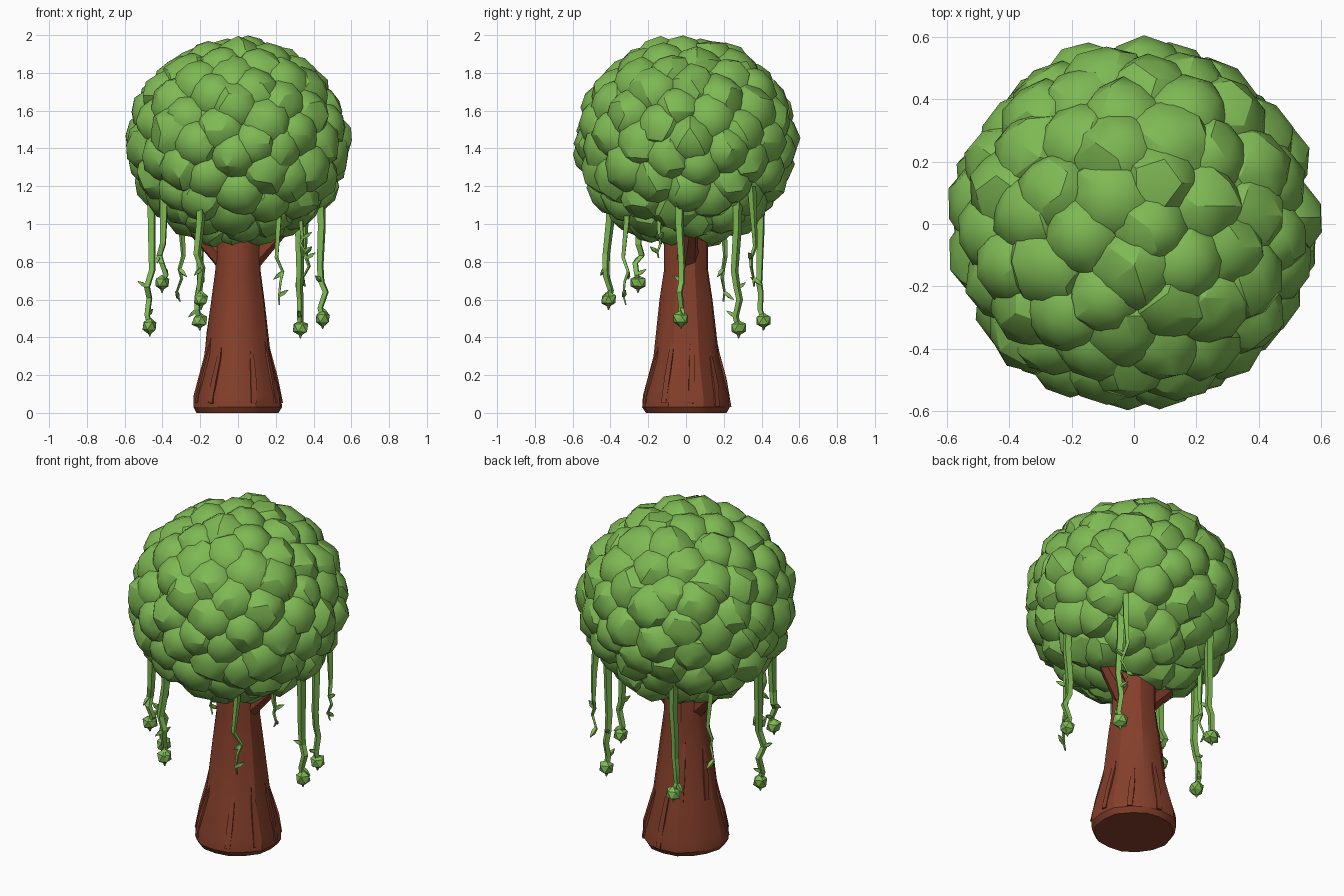
import bpy, bmesh, math, random
from mathutils import Vector

if "Cube" in bpy.data.objects:
    bpy.data.objects.remove(bpy.data.objects["Cube"])

random.seed(7)


def material(name, rgb):
    m = bpy.data.materials.new(name)
    m.diffuse_color = (*rgb, 1)
    m.use_nodes = True
    m.node_tree.nodes["Principled BSDF"].inputs["Base Color"].default_value = m.diffuse_color
    return m


LEAF = material("leaf green", (0.21, 0.485, 0.088))
BARK = material("bark brown", (0.235, 0.05, 0.024))


def finish(bm, name, mat, angle):
    bmesh.ops.recalc_face_normals(bm, faces=bm.faces)
    me = bpy.data.meshes.new(name)
    bm.to_mesh(me)
    bm.free()
    me.materials.append(mat)
    for p in me.polygons:
        p.use_smooth = True
    me.set_sharp_from_angle(angle=math.radians(angle))
    ob = bpy.data.objects.new(name, me)
    bpy.context.collection.objects.link(ob)
    return ob


def bridge(bm, rings):
    n = len(rings[0])
    for a, b in zip(rings, rings[1:]):
        for i in range(n):
            j = (i + 1) % n
            bm.faces.new((a[i], a[j], b[j], b[i]))
    bm.faces.new(rings[0][::-1])
    bm.faces.new(rings[-1])


def tube(bm, pts, radii, sides, turn=0.0):
    """Closed tube along a path."""
    pts = [Vector(p) for p in pts]
    d = (pts[-1] - pts[0]).normalized()
    u = d.orthogonal().normalized()
    v = d.cross(u)
    rings = []
    for p, r in zip(pts, radii):
        ring = []
        for i in range(sides):
            a = turn + i * math.tau / sides
            ring.append(bm.verts.new(p + (u * math.cos(a) + v * math.sin(a)) * r))
        rings.append(ring)
    bridge(bm, rings)


def blob(bm, centre, r, jitter, sub=2):
    g = bmesh.ops.create_icosphere(bm, subdivisions=sub, radius=r)
    for vert in g["verts"]:
        vert.co = vert.co * (1 + random.uniform(-jitter, jitter * 0.4)) + Vector(centre)


# Canopy: overlapping leaf clumps spread over an ellipsoid, plus a core
MID = Vector((0, 0, 1.435))
bm = bmesh.new()
core = bmesh.ops.create_icosphere(bm, subdivisions=3, radius=0.53)
for vert in core["verts"]:
    vert.co.z *= 0.94
    vert.co += MID
N = 118
for i in range(N):
    z = 1 - 2 * (i + 0.5) / N
    a = i * math.pi * (3 - math.sqrt(5))
    s = math.sqrt(1 - z * z)
    n = Vector((s * math.cos(a), s * math.sin(a), z))
    n = (n + Vector([random.uniform(-0.05, 0.05) for _ in range(3)])).normalized()
    r = random.uniform(0.135, 0.17)
    tip = 1.0 + random.uniform(-0.02, 0.015)
    tall = 0.568 if n.z > 0 else 0.578
    c = Vector((n.x * (0.605 * tip - r), n.y * (0.605 * tip - r), n.z * (tall * tip - r)))
    blob(bm, MID + c, r, 0.065)
finish(bm, "canopy", LEAF, 26)

# Trunk: flared many-sided column with uneven columns of bark
PROFILE = [(0.008, 0.218), (0.03, 0.238), (0.09, 0.234), (0.3, 0.178),
           (0.6, 0.142), (0.76, 0.12), (0.92, 0.12), (1.1, 0.10)]


def trunk_radius(z):
    for (z0, r0), (z1, r1) in zip(PROFILE, PROFILE[1:]):
        if z <= z1:
            return r0 + (r1 - r0) * (z - z0) / (z1 - z0)
    return PROFILE[-1][1]


bm = bmesh.new()
SIDES = 16
uneven = [random.uniform(0.96, 1.02) for _ in range(SIDES)]
rings = []
for z, r in PROFILE:
    ring = []
    for i in range(SIDES):
        a = i * math.tau / SIDES
        k = r * uneven[i] * random.uniform(0.985, 1.015)
        h = 0.0 if z < 0.01 else z
        ring.append(bm.verts.new((k * math.cos(a), k * math.sin(a), h)))
    rings.append(ring)
bridge(bm, rings)
finish(bm, "trunk", BARK, 28)

# Bark ridges: long tapered splinters following the trunk
bm = bmesh.new()
for i in range(9):
    a = i * math.tau / 9 + random.uniform(-0.2, 0.2)
    low = random.choice((0.03, 0.05, 0.3))
    high = low + random.uniform(0.3, 0.42)
    pts = []
    for t in (0, 0.35, 0.7, 1):
        z = low + (high - low) * t
        r = trunk_radius(z) - 0.012
        b = a + 0.1 * t
        pts.append((r * math.cos(b), r * math.sin(b), z))
    tube(bm, pts, (0.02, 0.022, 0.017, 0.003), 4, a)
finish(bm, "bark_ridges", BARK, 20)

# Branches: a fork on each side spreading into the canopy
bm = bmesh.new()
for sx in (-1, 1):
    tube(bm, [(sx * 0.04, 0, 0.79), (sx * 0.12, 0.01, 0.865), (sx * 0.2, 0.02, 0.945),
              (sx * 0.3, 0.03, 1.05)], (0.07, 0.055, 0.045, 0.035), 7)
finish(bm, "branches", BARK, 28)

# Hanging vines: x, y, end height, ends in a bud
VINES = [(-0.47, -0.03, 0.46, 1), (-0.20, 0.41, 0.49, 1), (0.33, 0.28, 0.45, 1),
         (0.45, -0.03, 0.50, 1), (-0.20, -0.41, 0.60, 1), (-0.40, -0.25, 0.69, 1),
         (0.22, -0.32, 0.57, 0), (-0.31, 0.20, 0.59, 0), (0.36, 0.36, 0.67, 0),
         (0.34, -0.14, 0.82, 0)]
bm = bmesh.new()
for x, y, end, bud in VINES:
    top = 1.2
    pts, radii = [], []
    for t in (0, 0.3, 0.6, 0.72, 0.8, 0.92, 1):
        w = 0.02 if 0.5 < t < 1 else 0.005
        k = 1 - 0.03 * (1 - t)
        pts.append(Vector((x * k + random.uniform(-w, w), y * k + random.uniform(-w, w),
                           top + (end - top) * t)))
        radii.append(0.027 - 0.011 * t if bud else 0.024 - 0.019 * t)
    tube(bm, pts, radii, 4, random.uniform(0, 1.5))
    # small leaf spurs
    for k in (3, 5):
        a = random.uniform(0, math.tau)
        out = Vector((math.cos(a), math.sin(a), random.choice((-0.8, 0.6))))
        tube(bm, [pts[k], pts[k] + out * 0.025, pts[k] + out * 0.05],
             (0.011, 0.014, 0.002), 4)
    if bud:
        blob(bm, pts[-1], 0.046, 0.16, 1)
        tube(bm, [pts[-1], pts[-1] - Vector((0, 0, 0.055))], (0.024, 0.003), 5)
finish(bm, "hanging_vines", LEAF, 15)
